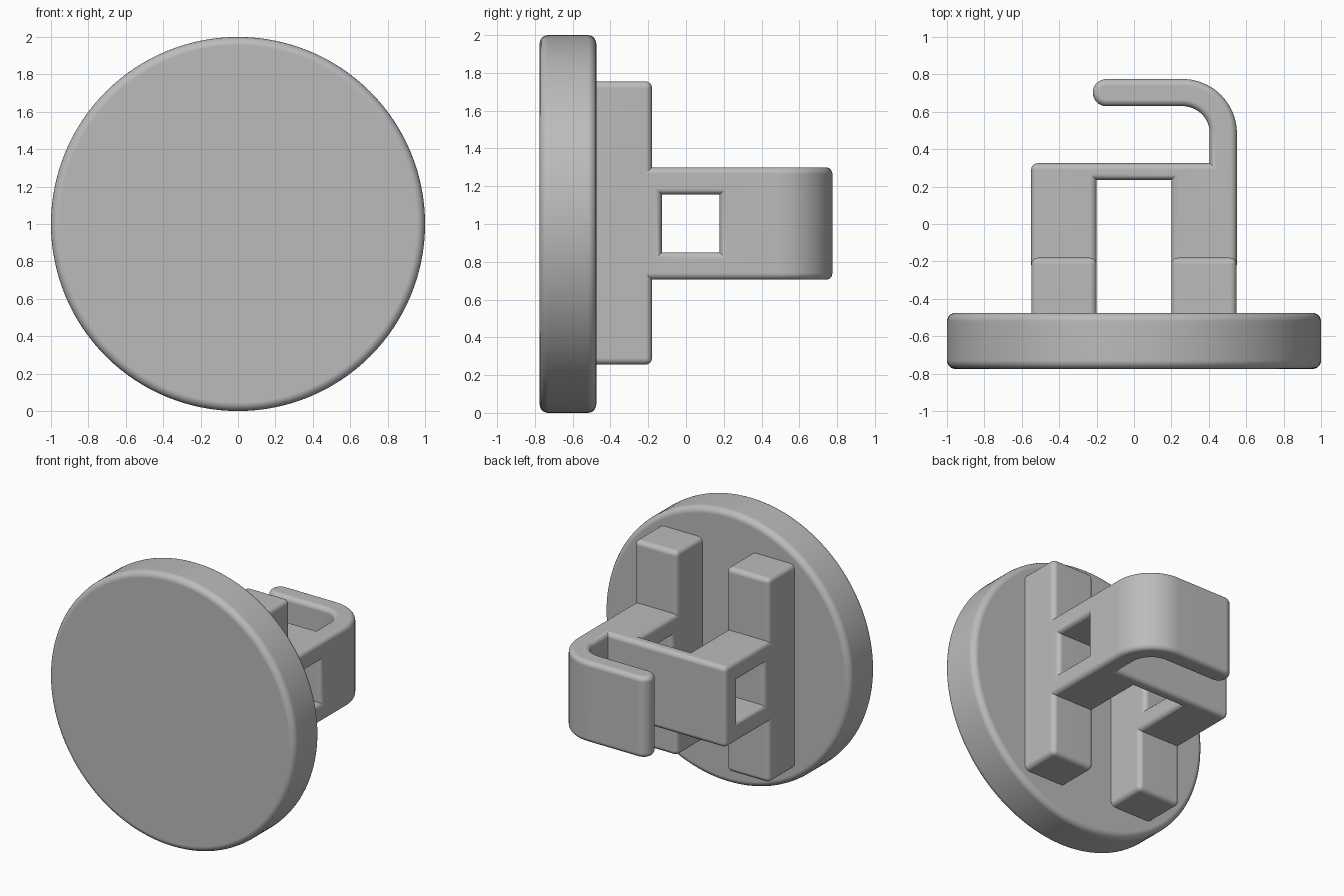
import bpy, bmesh
from math import sin, cos, pi, radians
from mathutils import Matrix, Vector

cube = bpy.data.objects.get("Cube")
if cube:
    bpy.data.objects.remove(cube, do_unlink=True)

grey = bpy.data.materials.new("plain grey")
grey.use_nodes = True
grey.diffuse_color = (0.5, 0.5, 0.5, 1)
grey.node_tree.nodes["Principled BSDF"].inputs["Base Color"].default_value = (0.5, 0.5, 0.5, 1)


def make_object(name, bm):
    mesh = bpy.data.meshes.new(name)
    bm.to_mesh(mesh)
    bm.free()
    obj = bpy.data.objects.new(name, mesh)
    bpy.context.collection.objects.link(obj)
    mesh.materials.append(grey)
    return obj


def round_edges(bm, radius):
    """Round the sharp outward edges, leaving inside corners crisp."""
    edges = [e for e in bm.edges if e.is_manifold and e.is_convex
             and e.calc_face_angle() > radians(40)]
    bmesh.ops.bevel(bm, geom=edges, offset=radius, segments=5, profile=0.5,
                    affect='EDGES', clamp_overlap=True)


def smooth(obj):
    bpy.ops.object.select_all(action='DESELECT')
    obj.select_set(True)
    bpy.context.view_layer.objects.active = obj
    bpy.ops.object.shade_smooth_by_angle(angle=radians(32))
    weighted = obj.modifiers.new("even shading", 'WEIGHTED_NORMAL')
    weighted.keep_sharp = True


def box_mesh(low, high):
    low, high = Vector(low), Vector(high)
    bm = bmesh.new()
    matrix = Matrix.Translation((low + high) / 2) @ Matrix.Diagonal((*(high - low), 1))
    bmesh.ops.create_cube(bm, size=1, matrix=matrix)
    return bm


def arc(cx, cy, radius, start, end, steps):
    angles = [radians(start + (end - start) * i / steps) for i in range(steps + 1)]
    return [(cx + radius * cos(a), cy + radius * sin(a)) for a in angles]


# Round front plate
bm = bmesh.new()
bmesh.ops.create_cone(bm, cap_ends=True, segments=128, radius1=1, radius2=1, depth=0.3,
                      matrix=Matrix.Translation((0, -0.625, 1)) @ Matrix.Rotation(pi / 2, 4, 'X'))
round_edges(bm, 0.045)
smooth(make_object("front_disc", bm))

# Two upright bars behind the plate
for side, name in ((1, "left_bar"), (-1, "right_bar")):
    x0, x1 = sorted((side * 0.2, side * 0.549))
    bm = box_mesh((x0, -0.54, 0.255), (x1, -0.18, 1.755))
    round_edges(bm, 0.035)
    smooth(make_object(name, bm))

# Clip outline seen from above: two arms, a cross wall and a curled hook
outline = [(-0.55, -0.25), (-0.2, -0.25), (-0.2, 0.235), (0.2, 0.235), (0.2, -0.25), (0.55, -0.25)]
outline += arc(0.26, 0.485, 0.29, 0, 90, 20)
outline += arc(-0.148, 0.7025, 0.0725, 90, 270, 14)
outline += arc(0.26, 0.485, 0.145, 90, 0, 20)
outline += [(0.405, 0.325), (-0.55, 0.325)]

bm = bmesh.new()
base = bm.faces.new([bm.verts.new((x, y, 0.705)) for x, y in outline])
top = bmesh.ops.extrude_face_region(bm, geom=[base])["geom"]
bmesh.ops.translate(bm, vec=(0, 0, 0.595), verts=[v for v in top if isinstance(v, bmesh.types.BMVert)])
bmesh.ops.recalc_face_normals(bm, faces=bm.faces[:])
clip = make_object("hooked_clip", bm)

# Square window through both arms
cutter = make_object("window_cutter", box_mesh((-0.8, -0.128, 0.85), (0.8, 0.178, 1.155)))
cutter.hide_render = True
cut = clip.modifiers.new("window", 'BOOLEAN')
cut.operation = 'DIFFERENCE'
cut.solver = 'EXACT'
cut.object = cutter
bpy.context.view_layer.update()

bm = bmesh.new()
bm.from_object(clip, bpy.context.evaluated_depsgraph_get())
clip.modifiers.clear()
bpy.data.objects.remove(cutter, do_unlink=True)
bmesh.ops.remove_doubles(bm, verts=bm.verts[:], dist=0.0001)
round_edges(bm, 0.035)
bm.to_mesh(clip.data)
bm.free()
smooth(clip)
